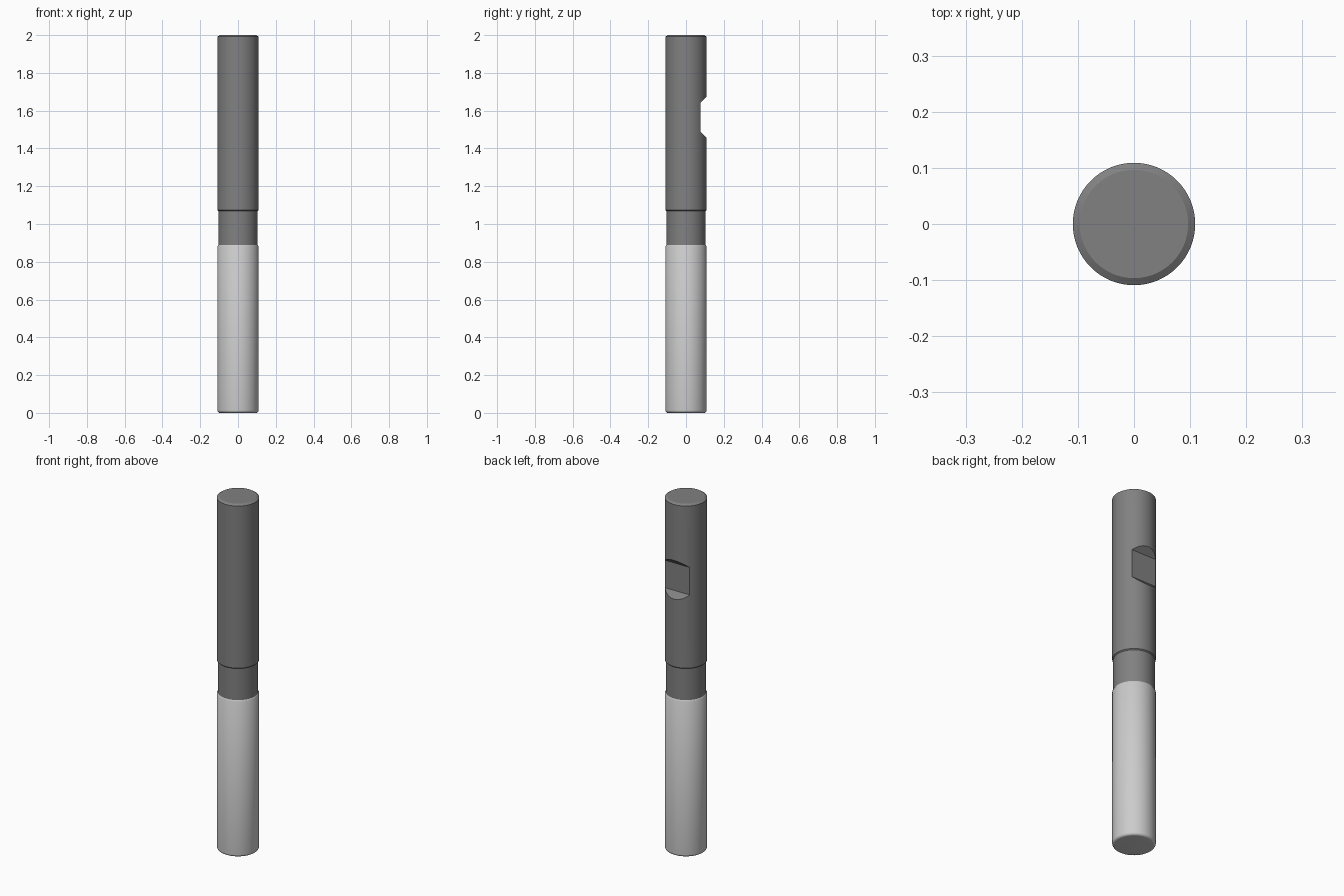
import bpy, bmesh, math

if "Cube" in bpy.data.objects:
    bpy.data.objects.remove(bpy.data.objects["Cube"])

SIDES = 96


def lathe(name, profile, grey):
    """Closed solid of revolution around z from (radius, z) points, bottom to top."""
    bm = bmesh.new()
    rings = []
    for r, z in profile:
        rings.append([bm.verts.new((r * math.cos(2 * math.pi * i / SIDES),
                                    r * math.sin(2 * math.pi * i / SIDES), z))
                      for i in range(SIDES)])
    for a, b in zip(rings, rings[1:]):
        for i in range(SIDES):
            j = (i + 1) % SIDES
            bm.faces.new((a[i], a[j], b[j], b[i]))
    bm.faces.new(rings[0][::-1])
    bm.faces.new(rings[-1])
    return finish(name, bm, grey)


def finish(name, bm, grey=None):
    bmesh.ops.recalc_face_normals(bm, faces=bm.faces)
    mesh = bpy.data.meshes.new(name)
    bm.to_mesh(mesh)
    bm.free()
    obj = bpy.data.objects.new(name, mesh)
    bpy.context.collection.objects.link(obj)
    if grey is not None:
        mat = bpy.data.materials.new(name + "_grey")
        mat.diffuse_color = (grey, grey, grey, 1)
        mat.use_nodes = True
        mat.node_tree.nodes["Principled BSDF"].inputs["Base Color"].default_value = mat.diffuse_color
        mesh.materials.append(mat)
    return obj


def smooth(obj, angle):
    bpy.ops.object.select_all(action='DESELECT')
    obj.select_set(True)
    bpy.context.view_layer.objects.active = obj
    bpy.ops.object.shade_smooth_by_angle(angle=math.radians(angle))


# Shank with narrower neck below and chamfered top
shank = lathe("shank_and_neck", [(0.104, 0.885), (0.104, 1.068), (0.109, 1.073),
                                 (0.109, 1.992), (0.0965, 2.0)], 0.22)

# Cutting end with rounded bottom corner and small shoulder at the neck
R, F = 0.109, 0.014
corner = [(R - F + F * math.sin(t), F - F * math.cos(t))
          for t in (math.pi / 2 * k / 8 for k in range(9))]
cutting_end = lathe("cutting_end", corner + [(R, 0.881), (0.104, 0.889)], 0.55)

# Clamping flat: trapezoid prism cut into the back of the shank
bm = bmesh.new()
section = [(0.077, 1.487), (0.077, 1.643), (0.137, 1.703), (0.137, 1.427)]
face = bm.faces.new([bm.verts.new((-0.2, y, z)) for y, z in section])
ext = bmesh.ops.extrude_face_region(bm, geom=[face], use_keep_orig=True)
bmesh.ops.translate(bm, vec=(0.4, 0, 0),
                    verts=[g for g in ext["geom"] if isinstance(g, bmesh.types.BMVert)])
cutter = finish("flat_cutter", bm)

mod = shank.modifiers.new("clamping_flat", 'BOOLEAN')
mod.operation = 'DIFFERENCE'
mod.solver = 'EXACT'
mod.object = cutter
bpy.context.view_layer.objects.active = shank
bpy.ops.object.modifier_apply(modifier=mod.name)
bpy.data.objects.remove(cutter, do_unlink=True)

smooth(shank, 20)
smooth(cutting_end, 40)
